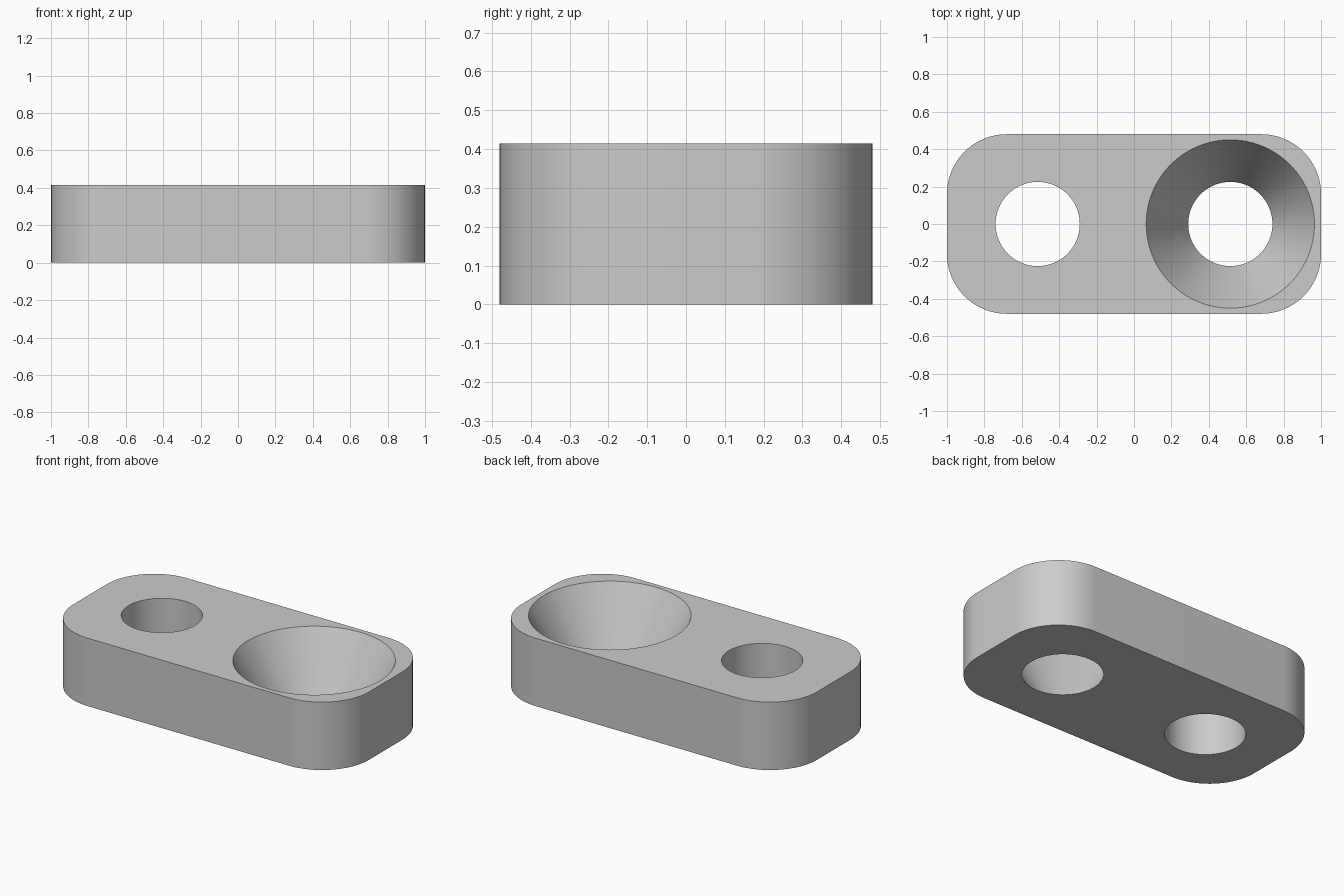
import bpy
import bmesh
from math import radians, cos, sin, pi

default = bpy.data.objects.get("Cube")
if default:
    bpy.data.objects.remove(default, do_unlink=True)

HALF_X, HALF_Y, HEIGHT = 1.0, 0.48, 0.415
CORNER = 0.32
HOLE_X, HOLE_R, SINK_R = 0.515, 0.225, 0.45

grey = bpy.data.materials.new("light grey")
grey.use_nodes = True
grey.diffuse_color = (0.6, 0.6, 0.6, 1)
grey.node_tree.nodes["Principled BSDF"].inputs["Base Color"].default_value = (0.6, 0.6, 0.6, 1)


def add_object(name, bm):
    mesh = bpy.data.meshes.new(name)
    bmesh.ops.recalc_face_normals(bm, faces=bm.faces)
    bm.to_mesh(mesh)
    bm.free()
    mesh.materials.append(grey)
    obj = bpy.data.objects.new(name, mesh)
    bpy.context.collection.objects.link(obj)
    return obj


def rounded_block(name, steps=20):
    """Rounded rectangle extruded upward."""
    bm = bmesh.new()
    outline = []
    for i, (sx, sy) in enumerate([(1, 1), (-1, 1), (-1, -1), (1, -1)]):
        for s in range(steps + 1):
            a = (i + s / steps) * pi / 2
            outline.append(bm.verts.new((sx * (HALF_X - CORNER) + CORNER * cos(a),
                                         sy * (HALF_Y - CORNER) + CORNER * sin(a), 0)))
    base = bm.faces.new(outline)
    top = bmesh.ops.extrude_face_region(bm, geom=[base])["geom"]
    bmesh.ops.translate(bm, vec=(0, 0, HEIGHT),
                        verts=[g for g in top if isinstance(g, bmesh.types.BMVert)])
    return add_object(name, bm)


def hole_cutter(name, x, top_radius):
    """Cone through the block, overshooting both faces along the same slope."""
    extra = 0.1
    flare = (top_radius - HOLE_R) * extra / HEIGHT
    bm = bmesh.new()
    bmesh.ops.create_cone(bm, cap_ends=True, segments=96, radius1=HOLE_R - flare,
                          radius2=top_radius + flare, depth=HEIGHT + 2 * extra)
    bmesh.ops.translate(bm, vec=(x, 0, HEIGHT / 2), verts=bm.verts)
    return add_object(name, bm)


# Block with a straight hole and a conical hole
block = rounded_block("rounded_block")
cutters = [hole_cutter("straight_hole_cutter", -HOLE_X, HOLE_R),
           hole_cutter("conical_hole_cutter", HOLE_X, SINK_R)]

bpy.ops.object.select_all(action="DESELECT")
bpy.context.view_layer.objects.active = block
block.select_set(True)
for cutter in cutters:
    mod = block.modifiers.new("hole", "BOOLEAN")
    mod.operation = "DIFFERENCE"
    mod.solver = "EXACT"
    mod.object = cutter
    bpy.ops.object.modifier_apply(modifier=mod.name)
    bpy.data.objects.remove(cutter, do_unlink=True)

bpy.ops.object.shade_smooth_by_angle(angle=radians(25))
